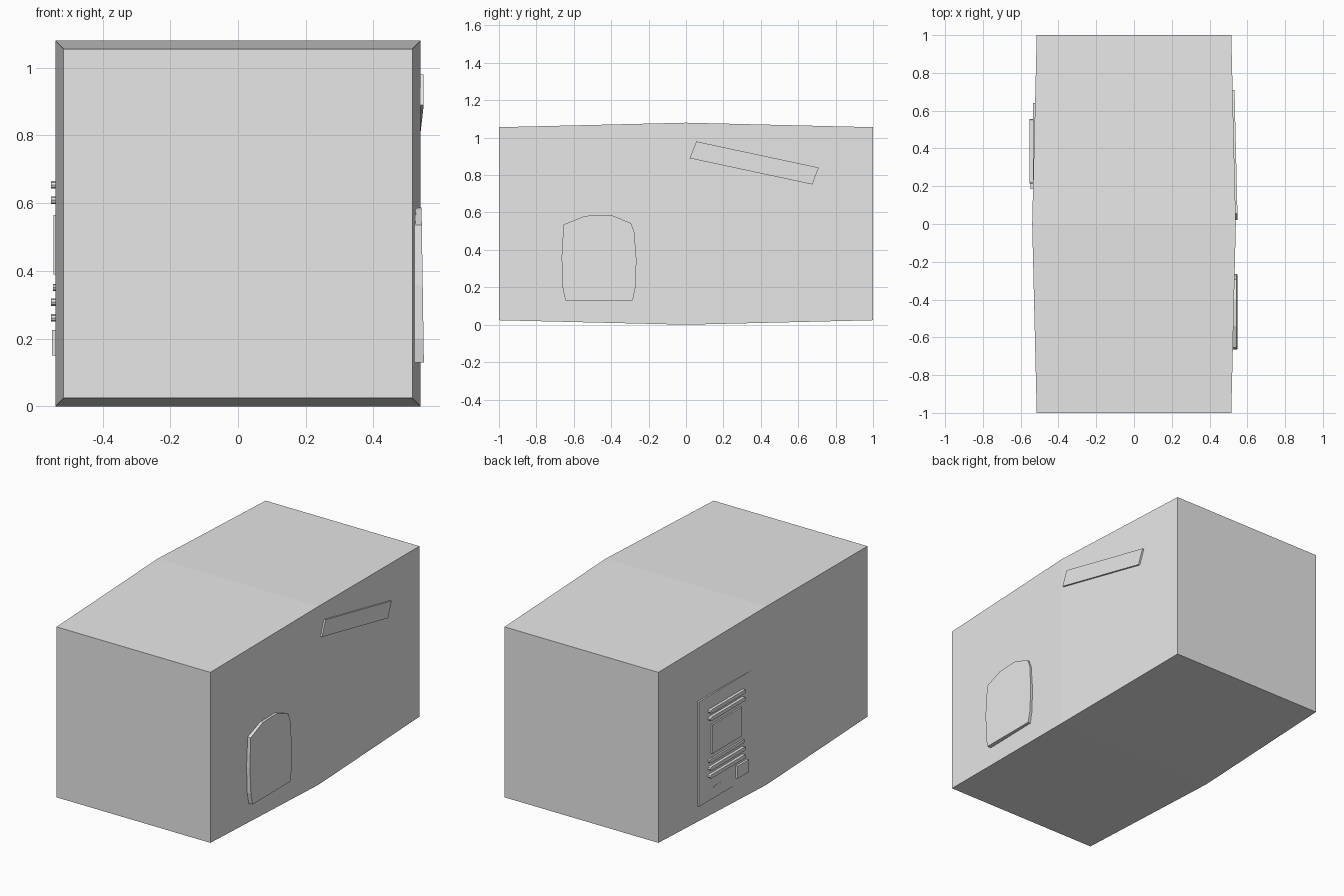
import bpy
import bmesh
import math

old = bpy.data.objects.get("Cube")
if old:
    bpy.data.objects.remove(old)

grey = bpy.data.materials.new("light_grey")
grey.use_nodes = True
COLOUR = (0.8, 0.8, 0.8, 1)
grey.diffuse_color = COLOUR
grey.node_tree.nodes["Principled BSDF"].inputs["Base Color"].default_value = COLOUR

HALF_WIDTH, MID_Z, BULGE = 0.539, 0.54, 0.024


def finish(name, bm):
    bmesh.ops.recalc_face_normals(bm, faces=bm.faces)
    mesh = bpy.data.meshes.new(name)
    bm.to_mesh(mesh)
    bm.free()
    mesh.materials.append(grey)
    obj = bpy.data.objects.new(name, mesh)
    bpy.context.collection.objects.link(obj)
    return obj


def wall(y):
    """Half width of the body at a given depth."""
    return HALF_WIDTH - BULGE * abs(y)


def plate(name, outline, side, outer):
    """Side plate from a (y, z) outline; outer(y, z) gives its face distance."""
    bm = bmesh.new()
    inside = [bm.verts.new((side * (wall(y) - 0.01), y, z)) for y, z in outline]
    outside = [bm.verts.new((side * outer(y, z), y, z)) for y, z in outline]
    bm.faces.new(inside)
    bm.faces.new(outside)
    n = len(outline)
    for i in range(n):
        j = (i + 1) % n
        bm.faces.new((inside[i], inside[j], outside[j], outside[i]))
    return finish(name, bm)


def box(y0, y1, z0, z1):
    return [(y0, z0), (y1, z0), (y1, z1), (y0, z1)]


def pill(y0, y1, z0, z1):
    """Bar outline with rounded ends."""
    r, mid = (z1 - z0) / 2, (z0 + z1) / 2
    points = []
    for centre, start in ((y1 - r, -90), (y0 + r, 90)):
        for step in range(5):
            a = math.radians(start + step * 45)
            points.append((centre + r * math.cos(a), mid + r * math.sin(a)))
    return points


# Body: a long box swelling towards its middle section
bm = bmesh.new()
bmesh.ops.create_cube(bm, size=2)
bmesh.ops.bisect_plane(bm, geom=bm.verts[:] + bm.edges[:] + bm.faces[:],
                       plane_co=(0, 0, 0), plane_no=(0, 1, 0))
for v in bm.verts:
    v.co.x *= wall(v.co.y)
    v.co.z = MID_Z + v.co.z * (MID_Z - BULGE * abs(v.co.y))
finish("body", bm)

# Arched hatch, leaning slightly inwards at the top
hatch = [(-0.645, 0.13), (-0.66, 0.20), (-0.665, 0.36), (-0.655, 0.535),
         (-0.54, 0.582), (-0.40, 0.587), (-0.295, 0.543), (-0.277, 0.50),
         (-0.265, 0.35), (-0.27, 0.20), (-0.285, 0.13)]
plate("arched_hatch", hatch, 1, lambda y, z: 0.551 - 0.015 * z)

# Slanted strip following the wall
strip = [(0.02, 0.89), (0.675, 0.75), (0.71, 0.84), (0.055, 0.98)]
plate("slanted_strip", strip, 1, lambda y, z: wall(y) + 0.01)

# Control panel, its inner edge sunk into the wall
plate("control_panel", box(0.14, 0.64, 0.11, 0.745), -1, lambda y, z: 0.5357)
plate("screen", box(0.245, 0.525, 0.39, 0.565), -1, lambda y, z: 0.545)
plate("switch_box", box(0.185, 0.29, 0.15, 0.225), -1, lambda y, z: 0.549)
plate("small_slot", box(0.43, 0.50, 0.175, 0.182), -1, lambda y, z: 0.537)

# Panel bars
for i, (low, reach) in enumerate([(0.25, 0.553), (0.297, 0.553), (0.34, 0.546),
                                  (0.598, 0.553), (0.643, 0.553)]):
    plate(f"panel_bar_{i + 1}", pill(0.215, 0.555, low, low + 0.022), -1,
          lambda y, z, r=reach: r)
